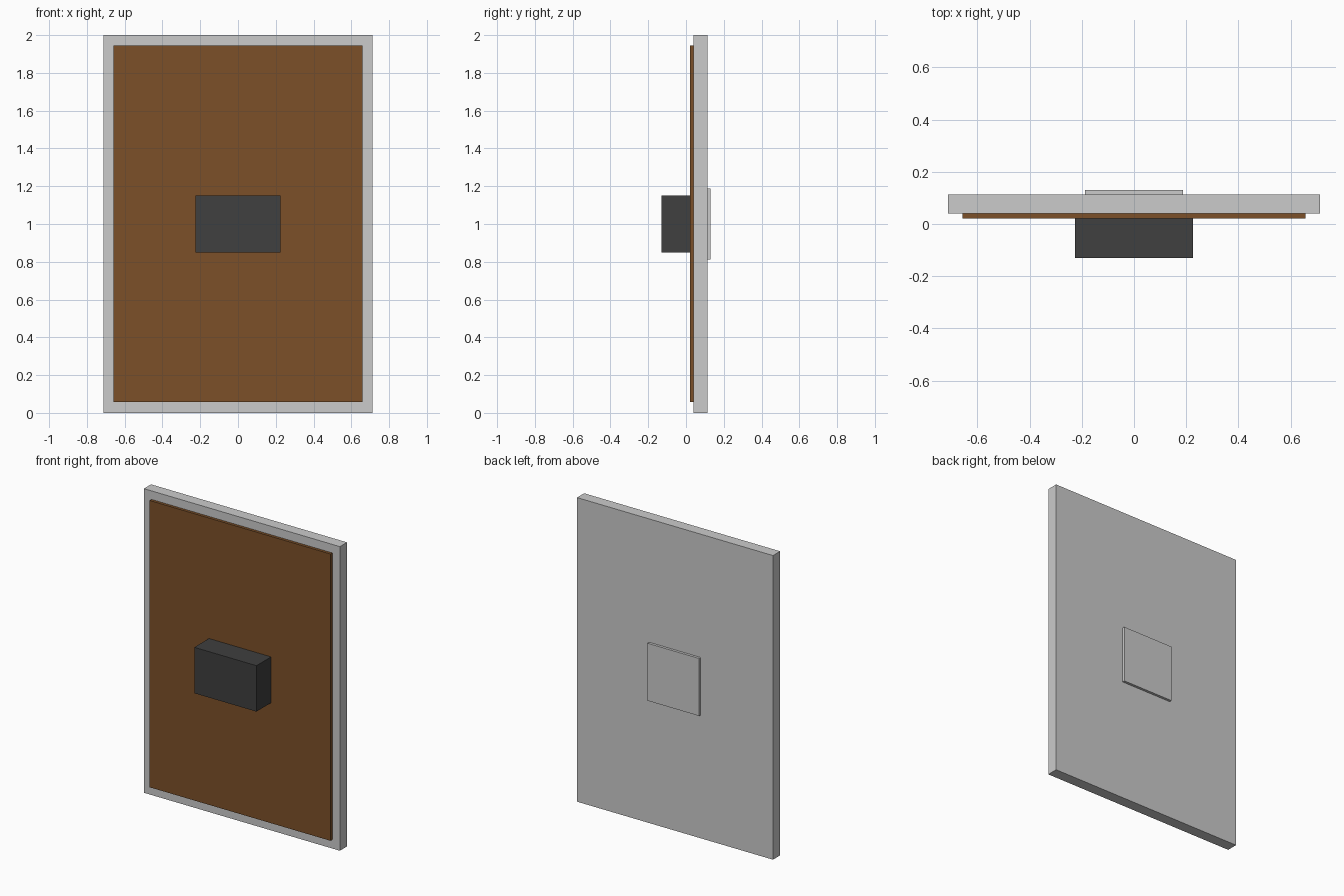
import bpy

if "Cube" in bpy.data.objects:
    bpy.data.objects.remove(bpy.data.objects["Cube"])


def material(name, color):
    mat = bpy.data.materials.new(name)
    mat.diffuse_color = color
    mat.use_nodes = True
    mat.node_tree.nodes["Principled BSDF"].inputs["Base Color"].default_value = mat.diffuse_color
    return mat


def box(name, half_width, y0, y1, z0, z1, mat=None):
    """Box centred on x = 0, spanning the given y and z ranges."""
    bpy.ops.mesh.primitive_cube_add(size=1, location=(0, (y0 + y1) / 2, (z0 + z1) / 2))
    obj = bpy.context.object
    obj.name = name
    obj.scale = (2 * half_width, y1 - y0, z1 - z0)
    bpy.ops.object.transform_apply(location=False, rotation=False, scale=True)
    if mat:
        obj.data.materials.append(mat)
    return obj


brown = material("brown", (0.20, 0.08, 0.022, 1))
dark = material("dark_grey", (0.05, 0.05, 0.05, 1))

# Main slab
box("backing_panel", 0.713, 0.04, 0.114, 0.0, 2.0)
# Brown sheet on the front, leaving a narrow border
box("front_sheet", 0.658, 0.021, 0.04, 0.058, 1.944, brown)
# Dark block in the middle of the front
box("front_block", 0.226, -0.131, 0.021, 0.85, 1.152, dark)
# Thin mounting plate on the back
box("rear_plate", 0.187, 0.114, 0.131, 0.811, 1.189)
